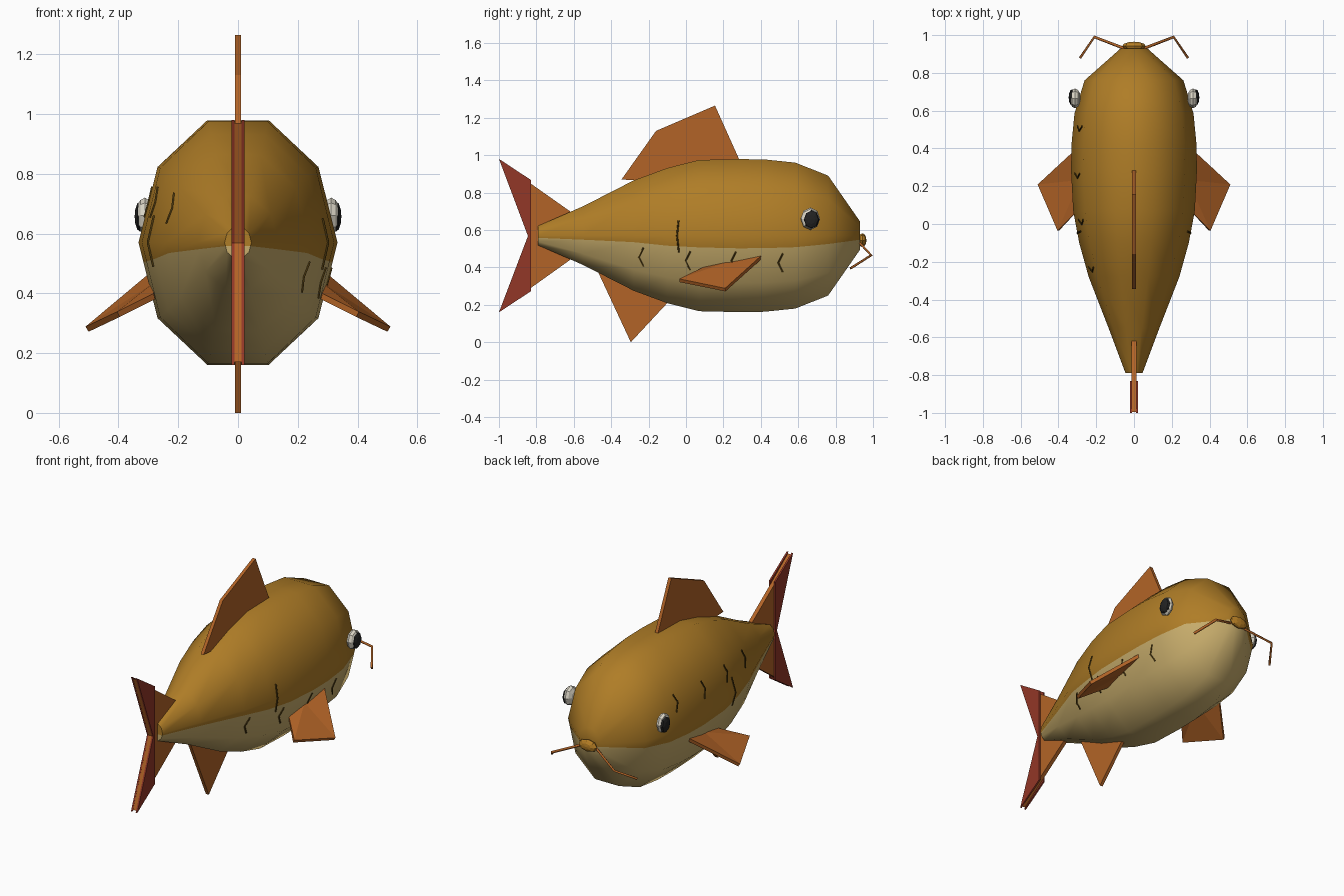
import bpy, bmesh, math
from mathutils import Vector, Matrix

if "Cube" in bpy.data.objects:
    bpy.data.objects.remove(bpy.data.objects["Cube"])

def mat(name, c):
    m = bpy.data.materials.new(name)
    m.diffuse_color = (*c, 1)
    m.use_nodes = True
    m.node_tree.nodes["Principled BSDF"].inputs["Base Color"].default_value = m.diffuse_color
    return m

MUSTARD = mat("mustard", (0.43, 0.205, 0.02))
CREAM = mat("cream", (0.58, 0.42, 0.15))
ORANGE = mat("orange", (0.45, 0.127, 0.02))
RED = mat("dark red", (0.29, 0.038, 0.02))
WHITE = mat("eye white", (0.72, 0.68, 0.58))
BLACK = mat("pupil black", (0.016, 0.016, 0.016))
MARK = mat("dark olive", (0.07, 0.038, 0.004))
LIP = mat("lip gold", (0.47, 0.21, 0.018))

def make(name, bm, *mats):
    bmesh.ops.recalc_face_normals(bm, faces=bm.faces)
    me = bpy.data.meshes.new(name)
    bm.to_mesh(me)
    bm.free()
    for m in mats:
        me.materials.append(m)
    ob = bpy.data.objects.new(name, me)
    bpy.context.collection.objects.link(ob)
    return ob

# Body stations: y, half width, half height, colour line height
CZ = 0.57
ST = [(-0.79, 0.045, 0.055, 0.558), (-0.55, 0.135, 0.165, 0.548), (-0.28, 0.24, 0.31, 0.535),
      (-0.1, 0.29, 0.38, 0.516), (0.07, 0.322, 0.425, 0.507), (0.28, 0.333, 0.43, 0.502),
      (0.42, 0.331, 0.428, 0.503), (0.585, 0.315, 0.41, 0.508), (0.76, 0.262, 0.337, 0.525),
      (0.93, 0.07, 0.08, 0.548)]

def surface_x(y, z):
    for a, b in zip(ST, ST[1:]):
        if a[0] <= y <= b[0]:
            t = (y - a[0]) / (b[0] - a[0])
            rx, rz = (a[i] + (b[i] - a[i]) * t for i in (1, 2))
            return rx * (1 - 0.191 * abs(z - CZ) / (0.588 * rz))

# Body: ten-sided loft with an extra edge along the colour line on each side
bm = bmesh.new()
rings = []
for y, rx, rz, zb in ST:
    pts = [(rx * math.cos(math.radians(36 * k)), CZ + rz * math.sin(math.radians(36 * k))) for k in range(10)]
    xb = rx * (1 - 0.191 * (CZ - zb) / (0.588 * rz))
    pts = pts[:6] + [(-xb, zb)] + pts[6:] + [(xb, zb)]
    rings.append([bm.verts.new((x, y, z)) for x, z in pts])
for a, b in zip(rings, rings[1:]):
    for k in range(12):
        f = bm.faces.new((a[k], a[(k + 1) % 12], b[(k + 1) % 12], b[k]))
        f.material_index = 1 if 6 <= k <= 10 else 0
for r in (rings[0], rings[-1]):
    bm.faces.new([r[k] for k in (0, 1, 2, 3, 4, 5, 6, 11)])
    bm.faces.new(r[6:]).material_index = 1
body = make("body", bm, MUSTARD, CREAM)
bpy.context.view_layer.objects.active = body
body.select_set(True)
bpy.ops.object.shade_smooth_by_angle(angle=math.radians(50))
body.select_set(False)

# Upright fins: side outlines (y, z) extruded across x
def plate(name, pts, x0, x1, m):
    bm = bmesh.new()
    f = bm.faces.new([bm.verts.new((x0, y, z)) for y, z in pts])
    r = bmesh.ops.extrude_face_region(bm, geom=[f])
    vs = [v for v in r["geom"] if isinstance(v, bmesh.types.BMVert)]
    bmesh.ops.translate(bm, verts=vs, vec=(x1 - x0, 0, 0))
    return make(name, bm, m)

plate("dorsal_fin", [(-0.345, 0.87), (-0.16, 1.13), (0.155, 1.265), (0.29, 0.965), (0.0, 0.85)], -0.01, 0.01, ORANGE)
plate("belly_fin", [(-0.47, 0.375), (-0.295, 0.0), (-0.09, 0.22), (-0.25, 0.4)], -0.01, 0.01, ORANGE)
plate("tail_fin", [(-0.60, 0.57), (-0.62, 0.70), (-0.83, 0.848), (-0.995, 0.97), (-0.845, 0.568),
                   (-0.995, 0.17), (-0.83, 0.29), (-0.62, 0.44)], -0.012, 0.012, ORANGE)
for s in (-1, 1):
    side = "right" if s > 0 else "left"
    plate("tail_tip_" + side, [(-0.83, 0.868), (-1.0, 0.98), (-0.845, 0.568), (-1.0, 0.16), (-0.83, 0.272)],
          s * 0.011, s * 0.021, RED)

    # Side fins: folded sheet with thickness
    bm = bmesh.new()
    a, b, c, d, e = [bm.verts.new((s * x, y, z)) for x, y, z in (
        (0.29, 0.41, 0.46), (0.505, 0.21, 0.28), (0.40, -0.035, 0.33), (0.28, 0.09, 0.39), (0.28, 0.235, 0.425))]
    for tri in ((a, b, e), (e, b, c), (e, c, d)):
        bm.faces.new(tri)
    fin = make("side_fin_" + side, bm, ORANGE)
    mod = fin.modifiers.new("thickness", 'SOLIDIFY')
    mod.thickness, mod.offset = 0.02, 0

# Low-poly balls: eyes and lips
def ball(name, loc, scale, m, axis='X', seg=8, rings=6):
    bm = bmesh.new()
    bmesh.ops.create_uvsphere(bm, u_segments=seg, v_segments=rings, radius=1)
    if axis != 'Z':
        bm.transform(Matrix.Rotation(math.pi / 2, 4, 'Y' if axis == 'X' else 'X'))
    bm.transform(Matrix.Translation(loc) @ Matrix.Diagonal((*scale, 1)))
    return make(name, bm, m)

for s, side in ((-1, "left"), (1, "right")):
    ball("eye_" + side, (s * 0.312, 0.665, 0.66), (0.03, 0.052, 0.06), WHITE)
    ball("pupil_" + side, (s * 0.328, 0.67, 0.657), (0.018, 0.043, 0.05), BLACK)
ball("lips", (0, 0.943, 0.545), (0.062, 0.022, 0.037), LIP, 'Y')

# Thin square rods: whiskers and scale marks
def rod(name, pts, r, m):
    cu = bpy.data.curves.new(name, 'CURVE')
    cu.dimensions = '3D'
    cu.bevel_depth, cu.bevel_resolution, cu.use_fill_caps = r, 0, True
    sp = cu.splines.new('POLY')
    sp.points.add(len(pts) - 1)
    for p, co in zip(sp.points, pts):
        p.co = (*co, 1)
    cu.materials.append(m)
    ob = bpy.data.objects.new(name, cu)
    bpy.context.collection.objects.link(ob)

for s, side in ((-1, "left"), (1, "right")):
    rod("whisker_" + side, [(s * 0.04, 0.925, 0.535), (s * 0.21, 0.99, 0.465), (s * 0.285, 0.88, 0.395)], 0.008, ORANGE)

# Scale marks: low on the right flank, turned half round onto the left flank
marks = [[(y + 0.013, 0.435 + dz + 0.05), (y - 0.012, 0.435 + dz), (y + 0.012, 0.435 + dz - 0.05)]
         for y, dz in ((-0.24, 0.02), (0.01, 0.0), (0.255, 0.0), (0.505, -0.01))]
marks.append([(-0.04, 0.65), (-0.048, 0.57), (-0.038, 0.48)])
for i, mk in enumerate(marks):
    for s, side in ((-1, "left"), (1, "right")):
        pts = [(s * (surface_x(y, z) + 0.001), y, CZ + s * (z - CZ)) for y, z in mk]
        rod(f"scale_mark_{side}_{i + 1}", pts, 0.005, MARK)
